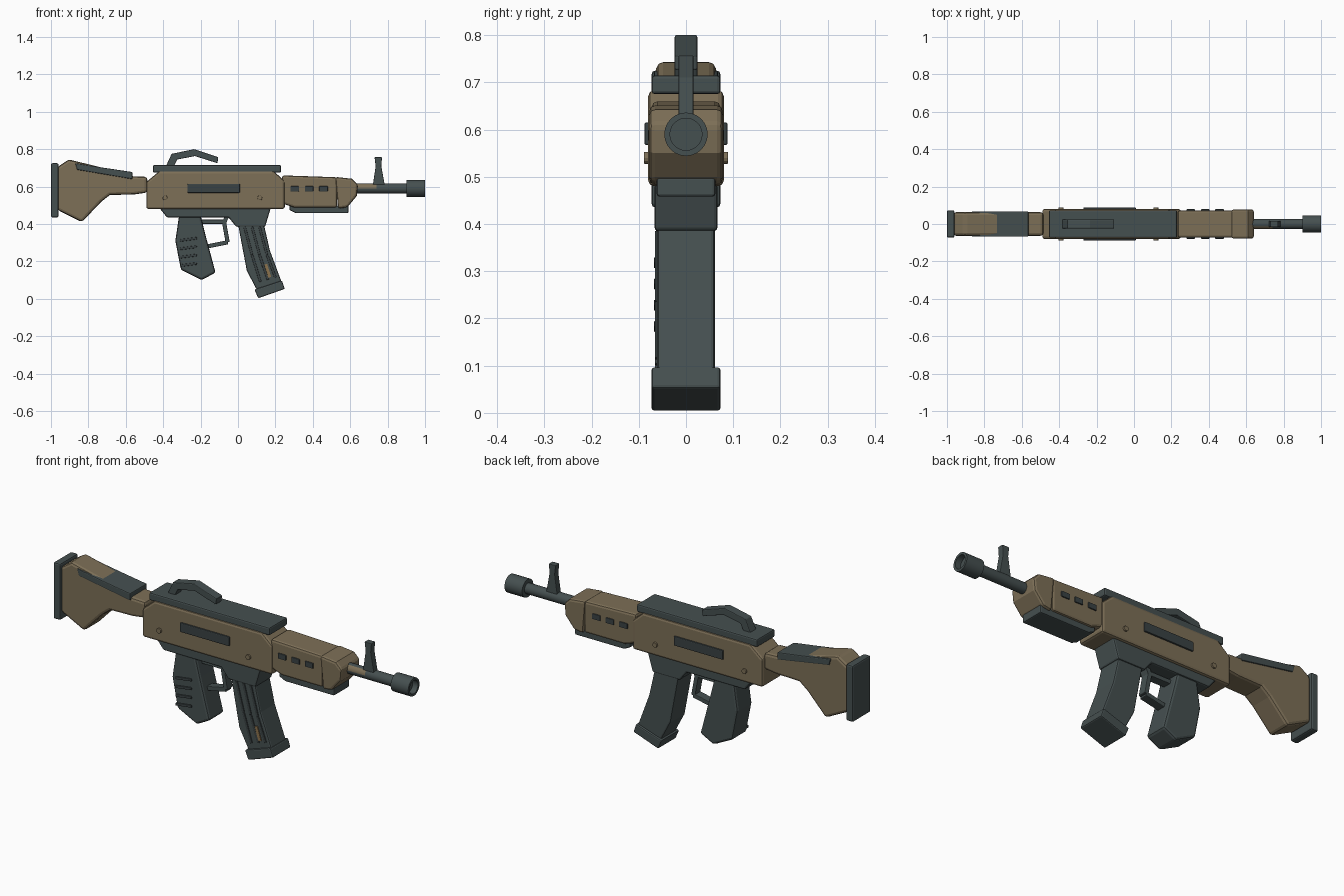
import bpy, bmesh, math
from mathutils import Vector, Matrix

if "Cube" in bpy.data.objects:
    bpy.data.objects.remove(bpy.data.objects["Cube"])


def mat(name, c):
    m = bpy.data.materials.new(name)
    m.diffuse_color = (*c, 1)
    m.use_nodes = True
    m.node_tree.nodes["Principled BSDF"].inputs["Base Color"].default_value = m.diffuse_color
    return m


TAN = mat("tan", (0.205, 0.160, 0.095))
DARK = mat("slate", (0.060, 0.079, 0.080))
BLACK = mat("dark slate", (0.042, 0.054, 0.056))
BRASS = mat("brass", (0.26, 0.17, 0.075))


def finish(bm, name, m, bevel=0.0):
    bmesh.ops.recalc_face_normals(bm, faces=bm.faces)
    me = bpy.data.meshes.new(name)
    bm.to_mesh(me)
    bm.free()
    me.materials.append(m)
    ob = bpy.data.objects.new(name, me)
    bpy.context.collection.objects.link(ob)
    if bevel:
        b = ob.modifiers.new("bevel", "BEVEL")
        b.width, b.segments, b.limit_method = bevel, 2, 'ANGLE'
        b.angle_limit = math.radians(40)
    return ob


def plate(name, pts, y0, y1, m, bevel=0.0):
    """Side profile (x, z) extruded from y0 to y1."""
    bm = bmesh.new()
    f = bm.faces.new([bm.verts.new((x, y0, z)) for x, z in pts])
    r = bmesh.ops.extrude_face_region(bm, geom=[f])
    vs = [v for v in r["geom"] if isinstance(v, bmesh.types.BMVert)]
    bmesh.ops.translate(bm, verts=vs, vec=(0, y1 - y0, 0))
    return finish(bm, name, m, bevel)


def box(name, x0, x1, y0, y1, z0, z1, m, bevel=0.0):
    return plate(name, [(x0, z0), (x1, z0), (x1, z1), (x0, z1)], y0, y1, m, bevel)


def bar(name, a, b, w, y0, y1, m, bevel=0.0):
    """Straight bar between two side-view points."""
    a, b = Vector(a), Vector(b)
    d = (b - a).normalized()
    n = Vector((-d.y, d.x)) * w / 2
    return plate(name, [a + n, b + n, b - n, a - n], y0, y1, m, bevel)


def rod(name, x0, x1, r, z, m, bore=0.0):
    """Cylinder along x, optionally with a bored front end."""
    bm = bmesh.new()
    M = Matrix.Translation(((x0 + x1) / 2, 0, z)) @ Matrix.Rotation(math.pi / 2, 4, 'Y')
    bmesh.ops.create_cone(bm, cap_ends=True, segments=24, radius1=r, radius2=r,
                          depth=x1 - x0, matrix=M)
    if bore:
        end = max(bm.faces, key=lambda f: f.calc_center_median().x)
        bmesh.ops.inset_region(bm, faces=[end], thickness=r - bore)
        r2 = bmesh.ops.extrude_face_region(bm, geom=[end])
        vs = [v for v in r2["geom"] if isinstance(v, bmesh.types.BMVert)]
        bmesh.ops.translate(bm, verts=vs, vec=(-0.03, 0, 0))
        bmesh.ops.delete(bm, geom=[end], context='FACES') if end.is_valid else None
    ob = finish(bm, name, m)
    bpy.context.view_layer.objects.active = ob
    ob.select_set(True)
    bpy.ops.object.shade_smooth_by_angle(angle=math.radians(35))
    ob.select_set(False)
    return ob


# Stock, butt plate and cheek pad
box("butt_plate", -1.0, -0.96, -0.073, 0.073, 0.435, 0.725, DARK, 0.008)
plate("stock", [(-0.965, 0.705), (-0.905, 0.745), (-0.72, 0.70), (-0.56, 0.655),
                (-0.485, 0.652), (-0.485, 0.568), (-0.555, 0.558), (-0.685, 0.555),
                (-0.73, 0.52), (-0.835, 0.41), (-0.965, 0.475)], -0.063, 0.063, TAN, 0.014)
plate("cheek_pad", [(-0.87, 0.725), (-0.72, 0.701), (-0.565, 0.678), (-0.565, 0.64),
                    (-0.86, 0.69)], -0.068, 0.068, DARK, 0.005)

# Receiver, lower housing and top rail
plate("receiver", [(-0.49, 0.625), (-0.42, 0.683), (0.19, 0.683), (0.25, 0.63),
                   (0.25, 0.48), (-0.49, 0.48)], -0.08, 0.08, TAN, 0.012)
plate("lower_housing", [(-0.42, 0.485), (0.175, 0.485), (0.145, 0.385), (-0.01, 0.385),
                        (-0.05, 0.435), (-0.38, 0.435)], -0.067, 0.067, DARK, 0.008)
box("top_rail", -0.455, 0.23, -0.073, 0.073, 0.675, 0.715, DARK, 0.007)
plate("carry_handle", [(-0.385, 0.71), (-0.355, 0.775), (-0.235, 0.80), (-0.105, 0.757),
                       (-0.11, 0.725), (-0.23, 0.763), (-0.325, 0.745), (-0.342, 0.71)],
      -0.024, 0.024, DARK, 0.004)

# Side panels and pins on both sides
for s, side in ((-1, "front"), (1, "back")):
    box(f"port_cover_{side}", -0.27, 0.01, *sorted((s * 0.07, s * 0.088)), 0.567, 0.615, BLACK, 0.004)
    for i, px in enumerate((-0.39, 0.117)):
        ring = [(px + 0.013 * math.cos(a * math.pi / 6), 0.54 + 0.013 * math.sin(a * math.pi / 6))
                for a in range(12)]
        plate(f"pin_{side}_{i}", ring, *sorted((s * 0.07, s * 0.089)), TAN, 0.002)
    for i in range(3):
        x = 0.28 + i * 0.077
        box(f"vent_{side}_{i}", x, x + 0.046, *sorted((s * 0.06, s * 0.079)), 0.574, 0.602, BLACK, 0.003)

# Handguard, front cap and under plate
plate("handguard", [(0.235, 0.66), (0.53, 0.65), (0.53, 0.488), (0.30, 0.488),
                    (0.235, 0.51)], -0.073, 0.073, TAN, 0.012)
plate("handguard_cap", [(0.52, 0.652), (0.61, 0.642), (0.642, 0.61), (0.635, 0.55),
                        (0.585, 0.49), (0.535, 0.482)], -0.078, 0.078, TAN, 0.012)
plate("under_plate", [(0.275, 0.50), (0.59, 0.50), (0.59, 0.458), (0.31, 0.458),
                      (0.275, 0.475)], -0.062, 0.062, DARK, 0.006)

# Barrel, with a tan patch near the handguard, and muzzle
bar_a = rod("barrel_root", 0.62, 0.74, 0.027, 0.59, DARK)
bar_a.data.materials.append(TAN)
for p in bar_a.data.polygons:
    if p.normal.y < -0.5 and p.normal.z > 0.05:
        p.material_index = 1
rod("barrel", 0.74, 0.92, 0.027, 0.59, DARK)
rod("muzzle", 0.90, 1.0, 0.046, 0.59, DARK, bore=0.034)

# Front sight
plate("front_sight", [(0.72, 0.60), (0.736, 0.71), (0.73, 0.757), (0.77, 0.757),
                      (0.766, 0.71), (0.786, 0.60)], -0.016, 0.016, DARK, 0.003)

# Grip with finger ribs on one side
plate("grip", [(-0.315, 0.445), (-0.20, 0.445), (-0.175, 0.345), (-0.12, 0.14),
               (-0.195, 0.10), (-0.305, 0.155), (-0.335, 0.31)], -0.061, 0.061, DARK, 0.012)
for i in range(4):
    z = 0.312 - i * 0.045
    bar(f"grip_rib_{i}", (-0.31, z), (-0.22, z + 0.012), 0.013, -0.068, -0.05, BLACK, 0.003)

# Trigger guard
path = [(-0.21, 0.412), (-0.075, 0.412), (-0.055, 0.302), (-0.165, 0.28)]
for i, (a, b) in enumerate(zip(path, path[1:])):
    bar(f"trigger_guard_{i}", a, b, 0.022, -0.022, 0.022, DARK, 0.003)
bar("trigger_guard_mount", (-0.06, 0.44), (-0.075, 0.405), 0.022, -0.022, 0.022, DARK)

# Magazine, its ribs, cartridge strip and base
plate("magazine", [(0.0, 0.40), (0.138, 0.40), (0.17, 0.26), (0.235, 0.085),
                   (0.105, 0.04), (0.047, 0.15)], -0.061, 0.061, DARK, 0.008)
for i in range(3):
    x = 0.035 + i * 0.04
    mid = (x + 0.04, 0.235)
    bar(f"magazine_rib_{i}_upper", (x, 0.385), mid, 0.013, -0.066, -0.05, BLACK, 0.003)
    bar(f"magazine_rib_{i}_lower", mid, (x + 0.085, 0.09 + i * 0.012), 0.013, -0.066, -0.05, BLACK, 0.003)
bar("cartridge_strip", (0.148, 0.185), (0.170, 0.115), 0.016, -0.066, -0.055, BRASS)
plate("magazine_base", [(0.088, 0.05), (0.235, 0.098), (0.25, 0.053), (0.108, 0.003)],
      -0.073, 0.073, DARK, 0.006)
bpy.context.view_layer.update()
